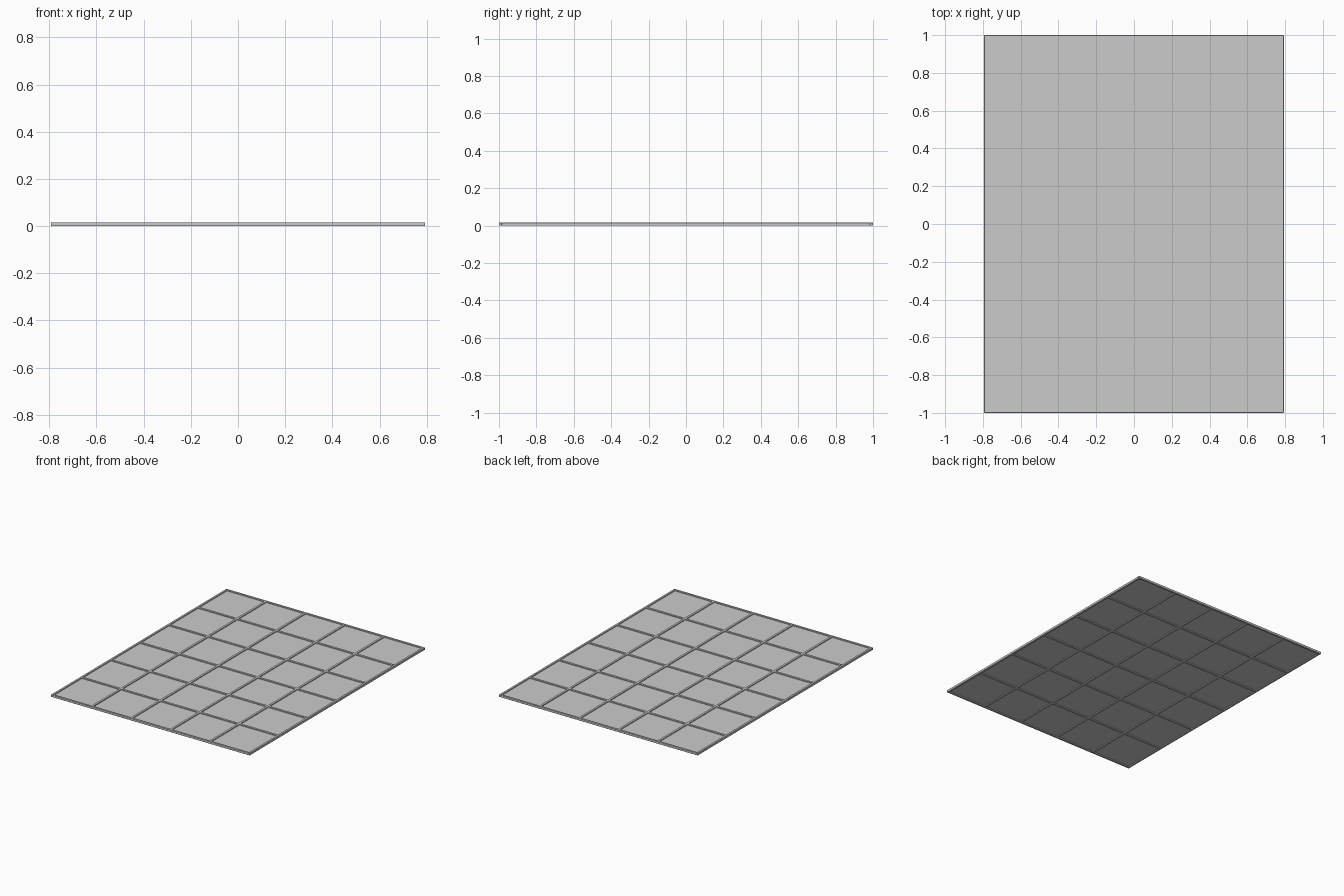
import bpy, bmesh

if "Cube" in bpy.data.objects:
    bpy.data.objects.remove(bpy.data.objects["Cube"])

W, L, H = 0.793, 1.0, 0.016   # half width, half length, height
BAR = 0.015                   # bar thickness in plan
COLS, ROWS = 5, 6


def box(name, x0, x1, y0, y1, z0, z1, bevel=0.0):
    bm = bmesh.new()
    bmesh.ops.create_cube(bm, size=1)
    for v in bm.verts:
        v.co.x = x1 if v.co.x > 0 else x0
        v.co.y = y1 if v.co.y > 0 else y0
        v.co.z = z1 if v.co.z > 0 else z0
    mesh = bpy.data.meshes.new(name)
    bm.to_mesh(mesh)
    bm.free()
    ob = bpy.data.objects.new(name, mesh)
    bpy.context.collection.objects.link(ob)
    if bevel:
        m = ob.modifiers.new("soft_edges", 'BEVEL')
        m.width = bevel
        m.segments = 1
    return ob


b = BAR / 2
xs = [-W + b + i * (2 * W - BAR) / COLS for i in range(COLS + 1)]
ys = [-L + b + j * (2 * L - BAR) / ROWS for j in range(ROWS + 1)]

# outer frame: side rails between the two end rails
for side, x in (("left", xs[0]), ("right", xs[-1])):
    box(side + "_rail", x - b, x + b, -L + BAR, L - BAR, 0, H, 0.001)
for end, y in (("front", ys[0]), ("back", ys[-1])):
    box(end + "_rail", -W, W, y - b, y + b, 0, H, 0.001)

# cross bars running the width
for j, y in enumerate(ys[1:-1]):
    box(f"cross_bar_{j + 1}", -W + BAR, W - BAR, y - b, y + b, 0, H)

# long bars, cut into pieces between the cross bars
for i, x in enumerate(xs[1:-1]):
    for j in range(ROWS):
        box(f"long_bar_{i + 1}_{j + 1}", x - b, x + b,
            ys[j] + b, ys[j + 1] - b, 0, H)

# thin panes recessed from both faces
for i in range(COLS):
    for j in range(ROWS):
        box(f"pane_{i + 1}_{j + 1}", xs[i] + b, xs[i + 1] - b,
            ys[j] + b, ys[j + 1] - b, H / 2 - 0.0015, H / 2 + 0.0015)
